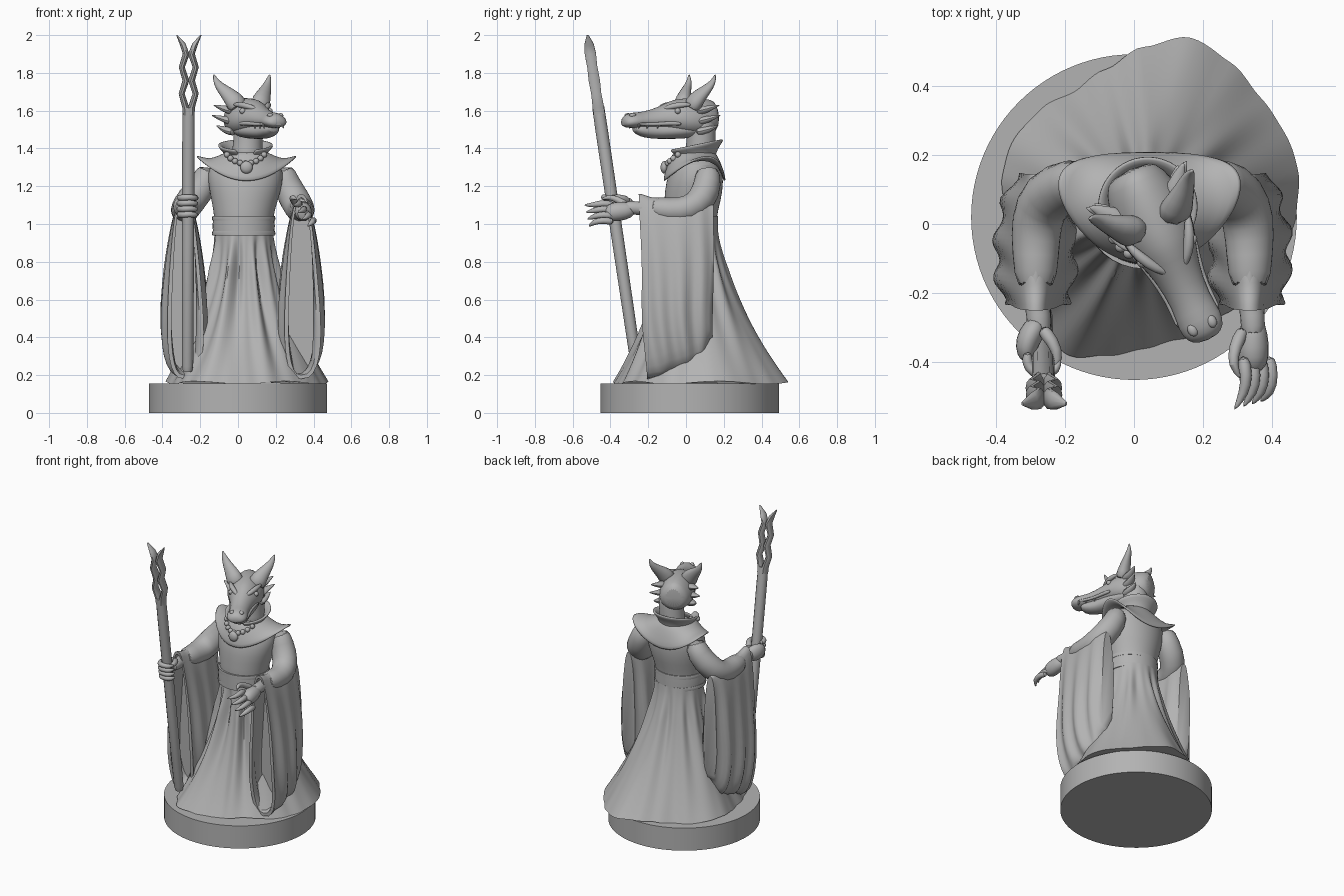
import bpy, bmesh
from math import sin, cos, pi, radians
from mathutils import Vector, Matrix

cube = bpy.data.objects.get("Cube")
if cube:
    bpy.data.objects.remove(cube, do_unlink=True)

stone = bpy.data.materials.new("grey_stone")
stone.use_nodes = True
grey = (.45, .45, .45, 1)
stone.diffuse_color = grey
stone.node_tree.nodes["Principled BSDF"].inputs["Base Color"].default_value = grey


def finish(name, bm, matrix=None, subsurf=0, angle=50, thickness=0):
    bmesh.ops.recalc_face_normals(bm, faces=bm.faces)
    mesh = bpy.data.meshes.new(name)
    bm.to_mesh(mesh)
    bm.free()
    obj = bpy.data.objects.new(name, mesh)
    bpy.context.collection.objects.link(obj)
    mesh.materials.append(stone)
    if matrix:
        obj.matrix_world = matrix
    bpy.ops.object.select_all(action='DESELECT')
    obj.select_set(True)
    bpy.context.view_layer.objects.active = obj
    bpy.ops.object.shade_smooth_by_angle(angle=radians(angle))
    if thickness:
        mod = obj.modifiers.new("thickness", 'SOLIDIFY')
        mod.thickness = thickness
        mod.offset = 0
    if subsurf:
        mod = obj.modifiers.new("smooth", 'SUBSURF')
        mod.levels = mod.render_levels = subsurf


def loft(name, rings, closed=True, caps=(True, True), **options):
    """Skin a list of equal-length point rings."""
    bm = bmesh.new()
    rows = [[bm.verts.new(p) for p in ring] for ring in rings]
    count = len(rows[0])
    for low, high in zip(rows, rows[1:]):
        for i in range(count if closed else count - 1):
            j = (i + 1) % count
            bm.faces.new((low[i], low[j], high[j], high[i]))
    if caps[0]:
        bm.faces.new(rows[0])
    if caps[1]:
        bm.faces.new(rows[-1])
    finish(name, bm, **options)


def angles(count):
    return [2 * pi * i / count for i in range(count)]


def tube(name, path, radii, flat=1, up=(0, 0, 1), sides=10, **options):
    """Tapered tube along a path; flat scales it along the up direction."""
    path = [Vector(p) for p in path]
    rings = []
    for i, (p, r) in enumerate(zip(path, radii)):
        along = (path[min(i + 1, len(path) - 1)] - path[max(i - 1, 0)]).normalized()
        side = along.cross(Vector(up)).normalized()
        top = side.cross(along)
        rings.append([p + side * r * cos(a) + top * r * flat * sin(a) for a in angles(sides)])
    options.setdefault("subsurf", 1)
    loft(name, rings, **options)


def ball(name, centre, radius, scale=(1, 1, 1), matrix=Matrix()):
    bm = bmesh.new()
    bmesh.ops.create_uvsphere(bm, u_segments=16, v_segments=10, radius=radius)
    place = matrix @ Matrix.Translation(centre) @ Matrix.Diagonal((*scale, 1))
    finish(name, bm, matrix=place)


def oval(cx, cy, z, rx, ry, count=32):
    return [(cx + rx * cos(a), cy + ry * sin(a), z) for a in angles(count)]


def blend(values, t):
    """Eased lookup in evenly spaced values."""
    i = min(int(t), len(values) - 2)
    u = t - i
    u = u * u * (3 - 2 * u)
    return values[i] * (1 - u) + values[i + 1] * u


# Round plinth
loft("plinth", [oval(0, .02, z, .472, .472, 96) for z in (0, .155)])

# Long pleated skirt with a trailing hem, one reach per 15 degrees
HEM = [.44, .46, .47, .47, .50, .525, .475, .43, .405, .42, .435, .425, .40,
       .39, .40, .43, .47, .43, .40, .38, .375, .385, .40, .425, .44]
skirt = []
for k in range(25):
    t = k / 24
    ring = []
    for a in angles(144):
        waist = .135 + .02 * cos(a) ** 2
        reach = blend(HEM, a / (2 * pi) * 24)
        flare = (1 - t) ** (1.65 - .15 * sin(a))
        fold = .6 * sin(9 * a + 1.5 * t) + .4 * sin(16 * a + 2)
        front = .7 + .8 * max(0, -sin(a))
        r = waist + (reach - waist) * flare + .025 * front * fold * min(1, 4 * (1 - t)) * (1 - .8 * flare)
        ring.append((.03 + r * cos(a), .035 + r * sin(a), .16 + .8 * t + .008 * (1 - t) ** 6 * sin(5 * a)))
    skirt.append(ring)
loft("skirt", skirt)

# Bodice and sash
loft("bodice", [oval(.03, .02, .92, .15, .14), oval(.03, .02, 1.04, .155, .14),
                oval(.035, .035, 1.12, .175, .15), oval(.04, .045, 1.22, .2, .155),
                oval(.04, .06, 1.32, .2, .13), oval(.04, .06, 1.38, .1, .1)], subsurf=1)
for z, h in ((.99, .05), (1.03, .012), (.95, .012)):
    loft("sash", [oval(.03, .02, z + s * h, .165 - .004 * (s * s) + (.004 if h < .03 else 0), .15)
                  for s in (-1, 0, 1)])


# Pointed shoulder mantle, its tips swept back
def mantle_ring(rx, ry, base, rise, sweep):
    return [(.045 + rx * cos(a), .045 + ry * sin(a) + sweep * cos(a) ** 2,
             base + rise * abs(cos(a)) ** 2) for a in angles(40)]


loft("mantle", [mantle_ring(.095, .1, 1.38, 0, 0), mantle_ring(.15, .125, 1.34, .01, .02),
                mantle_ring(.21, .15, 1.27, .065, .04), mantle_ring(.268, .16, 1.225, .135, .07)],
     caps=(False, False), thickness=.016, subsurf=1)

# Standing collar, open at the throat
collar = []
for t in (0, .35, .7, 1):
    ring = []
    for i in range(31):
        a = radians(-70 + 320 * i / 30)
        r = .095 + .05 * t * t
        ring.append((.04 + r * cos(a), .05 + r * sin(a), 1.34 + t * (.08 + .03 * sin(a))))
    collar.append(ring)
loft("collar", collar, closed=False, caps=(False, False), thickness=.018, subsurf=1)

# Bead necklace with a pendant
for i in range(-4, 5):
    a = i * .24
    ball("necklace_bead", (.04 + .12 * sin(a), .035 - .135 * cos(a), 1.32 + .055 * (1 - cos(a)) * 2), .016)
ball("pendant", (.045, -.115, 1.3), .033, (1, .6, 1))

# Hanging bell sleeves: height, width and drape follow the forearm
for side, cx, name in ((-1, -.285, "right"), (1, .335, "left")):
    def sleeve_ring(y, low, high, width, shrink=0):
        ring = []
        for a in angles(36):
            c, s = cos(a), sin(a)
            c = abs(c) ** .7 * (1 if c > 0 else -1)
            x = (width - shrink) * c * (1 - .32 * s)
            z = (low + high) / 2 + ((high - low) / 2 - shrink) * s
            x += .009 * sin(50 * y + 3 * z + c) * (1 - s) * abs(c)
            lean = .035 * (1.15 - z) * max(0, -y / .245)
            ring.append((cx + x, y + lean + .01 * sin(9 * z) * (1 - s) / 2, z))
        return ring

    BACK, FRONT = .145, -.25
    lows, highs = [.4, .27, .24, .22, .19, .18], [1.1, 1.15, 1.14, 1.13, 1.14, 1.16]
    widths = [.055, .09, .107, .11, .105, .09]
    rings = []
    for k in range(26):
        t = k / 25
        rings.append(sleeve_ring(BACK + (FRONT - BACK) * t, blend(lows, 5 * t),
                                 blend(highs, 5 * t), blend(widths, 5 * t)))
    rings += [sleeve_ring(FRONT + d, .18 + d / 4, 1.16, .09, .02) for d in (.001, .04, .08, .12)]
    loft(name + "_sleeve", rings, angle=60)

    # Upper sleeve running from the shoulder into the cuff
    shoulder = .04 + side * .19
    tube(name + "_upper_sleeve", [(shoulder, .11, 1.3), (shoulder + side * .02, .12, 1.22),
                                  (cx - side * .03, .085, 1.12), (cx, .01, 1.07), (cx, -.09, 1.07), (cx, -.2, 1.09)],
         [.068, .08, .085, .078, .068, .06], sides=16)
    tube(name + "_forearm", [(cx, -.1, 1.07), (cx, -.2, 1.08), (cx + .01, -.27, 1.085), (cx + .01, -.33, 1.09)],
         [.05, .042, .036, .04])

# Open left hand with curled, clawed fingers
tube("left_palm", [(.345, -.27, 1.08), (.345, -.32, 1.07), (.345, -.38, 1.065), (.345, -.43, 1.05)],
     [.032, .046, .052, .035], flat=1.1)
for i in range(4):
    x, z = .315 + .025 * i, 1.1 - .03 * i
    tube("left_finger", [(x, -.38, z), (x + .012, -.44, z + .012), (x + .005, -.49, z),
                         (x - .025, -.54 + .008 * i, z - .008 * i)], [.021, .02, .017, .004], sides=8)
tube("left_thumb", [(.32, -.3, 1.09), (.29, -.36, 1.13), (.285, -.41, 1.145), (.31, -.45, 1.13)],
     [.024, .02, .016, .004], sides=8)


# Leaning staff
def staff_point(z, dx=0):
    return Vector((-.268 + dx + .004 * z, -.225 - .148 * z, z))


tube("staff", [staff_point(z) for z in (.22, .25, .9, 1.5, 1.62)], [.024, .03, .032, .033, .032],
     up=(0, 1, 0), sides=12, subsurf=0)

# Two prongs that meet, part and meet again at the staff head
HEIGHTS = (1.58, 1.62, 1.69, 1.76, 1.83, 1.9, 1.95, 2)
OFFSETS = (.014, .016, .037, .015, .037, .014, .032, .064)
for side in (-1, 1):
    tube("staff_prong", [staff_point(z, side * d) for z, d in zip(HEIGHTS, OFFSETS)],
         [.018, .018, .016, .018, .016, .018, .015, .003], flat=1.75, up=(0, 1, 0), sides=10, subsurf=0)

# Right fist wrapped around the staff
tube("right_palm", [(-.275, -.28, 1.085), (-.3, -.32, 1.09), (-.315, -.36, 1.095), (-.31, -.4, 1.095)],
     [.032, .04, .035, .02], flat=1.5)
for i in range(4):
    grip = staff_point(1.05 + .03 * i)
    arc = [radians(d) for d in (150, 190, 235, 280, 325, 370)]
    tube("right_finger", [grip + Vector((.05 * cos(a), .047 * sin(a), .004 * sin(3 * a))) for a in arc],
         [.014, .018, .018, .017, .016, .005], sides=8)
tube("right_thumb", [(-.27, -.3, 1.12), (-.235, -.34, 1.14), (-.215, -.39, 1.14), (-.24, -.44, 1.13)],
     [.024, .02, .017, .005], sides=8)

# Neck
tube("neck", [(.045, .07, 1.3), (.05, .08, 1.4), (.055, .08, 1.48), (.06, .075, 1.58)],
     [.09, .08, .078, .085], up=(0, 1, 0), sides=16)

# Head parts share one frame turned toward the left
HEAD = Matrix.Translation((.06, 0, 0)) @ Matrix.Rotation(radians(25), 4, 'Z')


def head_ring(forward, z, width, height):
    return [(width * cos(a) * (1 - .18 * sin(a)), -forward, z + height * sin(a)) for a in angles(20)]


loft("skull", [head_ring(*r) for r in (
    (-.175, 1.57, .06, .07), (-.14, 1.565, .092, .098), (-.05, 1.565, .112, .105), (.03, 1.565, .108, .1),
    (.09, 1.57, .09, .085), (.15, 1.563, .068, .06), (.25, 1.55, .056, .042),
    (.31, 1.55, .068, .042), (.35, 1.545, .058, .036), (.37, 1.54, .03, .018))],
     matrix=HEAD, subsurf=1)
loft("jaw", [head_ring(*r) for r in (
    (-.08, 1.51, .085, .05), (.02, 1.505, .09, .055), (.12, 1.5, .066, .05),
    (.2, 1.495, .052, .045), (.27, 1.502, .05, .04), (.31, 1.51, .03, .02))],
     matrix=HEAD, subsurf=1)

for side in (-1, 1):
    def local(*points):
        return [(side * x, y, z) for x, y, z in points]

    tube("horn", local((.06, 0, 1.61), (.08, .02, 1.66), (.125, .06, 1.71), (.152, .09, 1.75), (.165, .095, 1.795)),
         [.065, .054, .033, .02, .003], flat=.8, up=(0, 1, 0), matrix=HEAD)
    tube("brow", local((.02, -.15, 1.605), (.05, -.12, 1.62), (.08, -.07, 1.632), (.1, -.01, 1.632)),
         [.008, .016, .018, .008], matrix=HEAD)
    ball("eye", (side * .079, -.085, 1.598), .016, matrix=HEAD)
    ball("nostril", (side * .03, -.325, 1.575), .015, (1, 1.3, .8), HEAD)
    tube("lip_ridge", local((.09, -.06, 1.53), (.072, -.13, 1.535), (.057, -.22, 1.525), (.064, -.31, 1.53)),
         [.012, .012, .01, .01], sides=8, matrix=HEAD)
    # Cheek frill spikes and teeth
    for z, reach in ((1.62, .155), (1.565, .165), (1.51, .135)):
        tube("frill_spike", local((.07, .02, z - .025), (.105, .08, z - .012), (reach, .13, z + .012)),
             [.045, .032, .002], flat=.65, sides=8, matrix=HEAD)
    for y in (-.3, -.25, -.19):
        tube("tooth", local((.058, y, 1.528), (.056, y - .004, 1.505)), [.009, .002],
             up=(0, 1, 0), sides=6, subsurf=0, matrix=HEAD)
